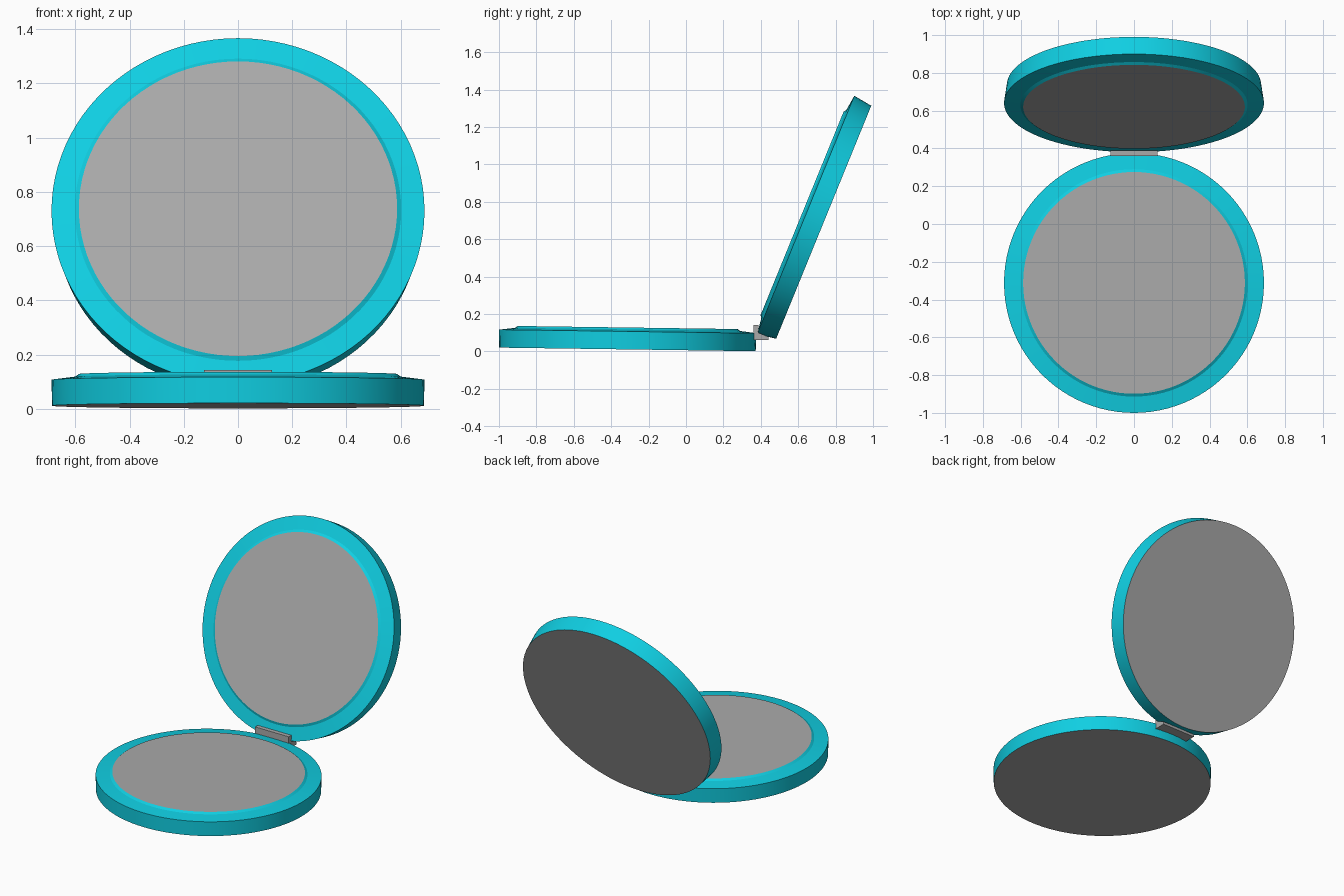
import bpy
import bmesh
import math

cube = bpy.data.objects.get("Cube")
if cube:
    bpy.data.objects.remove(cube, do_unlink=True)


def make_material(name, colour):
    mat = bpy.data.materials.new(name)
    mat.use_nodes = True
    mat.diffuse_color = colour
    mat.node_tree.nodes["Principled BSDF"].inputs["Base Color"].default_value = colour
    return mat


teal = make_material("teal", (0.005, 0.62, 0.76, 1))
grey = make_material("grey", (0.4, 0.4, 0.4, 1))


def finish(name, bm, materials):
    bmesh.ops.recalc_face_normals(bm, faces=bm.faces)
    mesh = bpy.data.meshes.new(name)
    bm.to_mesh(mesh)
    bm.free()
    obj = bpy.data.objects.new(name, mesh)
    bpy.context.collection.objects.link(obj)
    for mat in materials:
        mesh.materials.append(mat)
    return obj


def round_shell(name, profile, location, tilt, segments=96):
    """Stack rings of (radius, height); end caps grey, sides teal."""
    bm = bmesh.new()
    rings = []
    for radius, height in profile:
        angles = [2 * math.pi * i / segments for i in range(segments)]
        rings.append([bm.verts.new((radius * math.cos(a), radius * math.sin(a), height))
                      for a in angles])
    for low, high in zip(rings, rings[1:]):
        for i in range(segments):
            j = (i + 1) % segments
            bm.faces.new((low[i], low[j], high[j], high[i]))
    for ring in (rings[0], rings[-1]):
        bm.faces.new(ring).material_index = 1
    obj = finish(name, bm, [teal, grey])
    obj.location = location
    obj.rotation_euler.x = math.radians(tilt)
    bpy.ops.object.select_all(action="DESELECT")
    obj.select_set(True)
    bpy.context.view_layer.objects.active = obj
    bpy.ops.object.shade_smooth_by_angle(angle=math.radians(20))
    return obj


# Rim slopes up gently to a raised round panel; heights start at the rim edge
panel = [(0.688, 0), (0.602, 0.011), (0.587, 0.021)]

# Lower half, resting almost flat
round_shell("base_shell", [(0.686, -0.096)] + panel, (0, -0.312, 0.107), -0.8)

# Upper half, opened back, narrowing toward its outer face
round_shell("lid_shell", [(0.673, -0.104)] + panel, (0, 0.64, 0.73), 67.8)

# Hinge: upright leaf with a foot running under the lid
bm = bmesh.new()
outline = [(0.36, 0.06), (0.44, 0.06), (0.44, 0.078), (0.388, 0.1),
           (0.388, 0.142), (0.36, 0.142)]
face = bm.faces.new([bm.verts.new((-0.125, y, z)) for y, z in outline])
sweep = bmesh.ops.extrude_face_region(bm, geom=[face])
moved = [v for v in sweep["geom"] if isinstance(v, bmesh.types.BMVert)]
bmesh.ops.translate(bm, verts=moved, vec=(0.25, 0, 0))
finish("hinge", bm, [grey])
